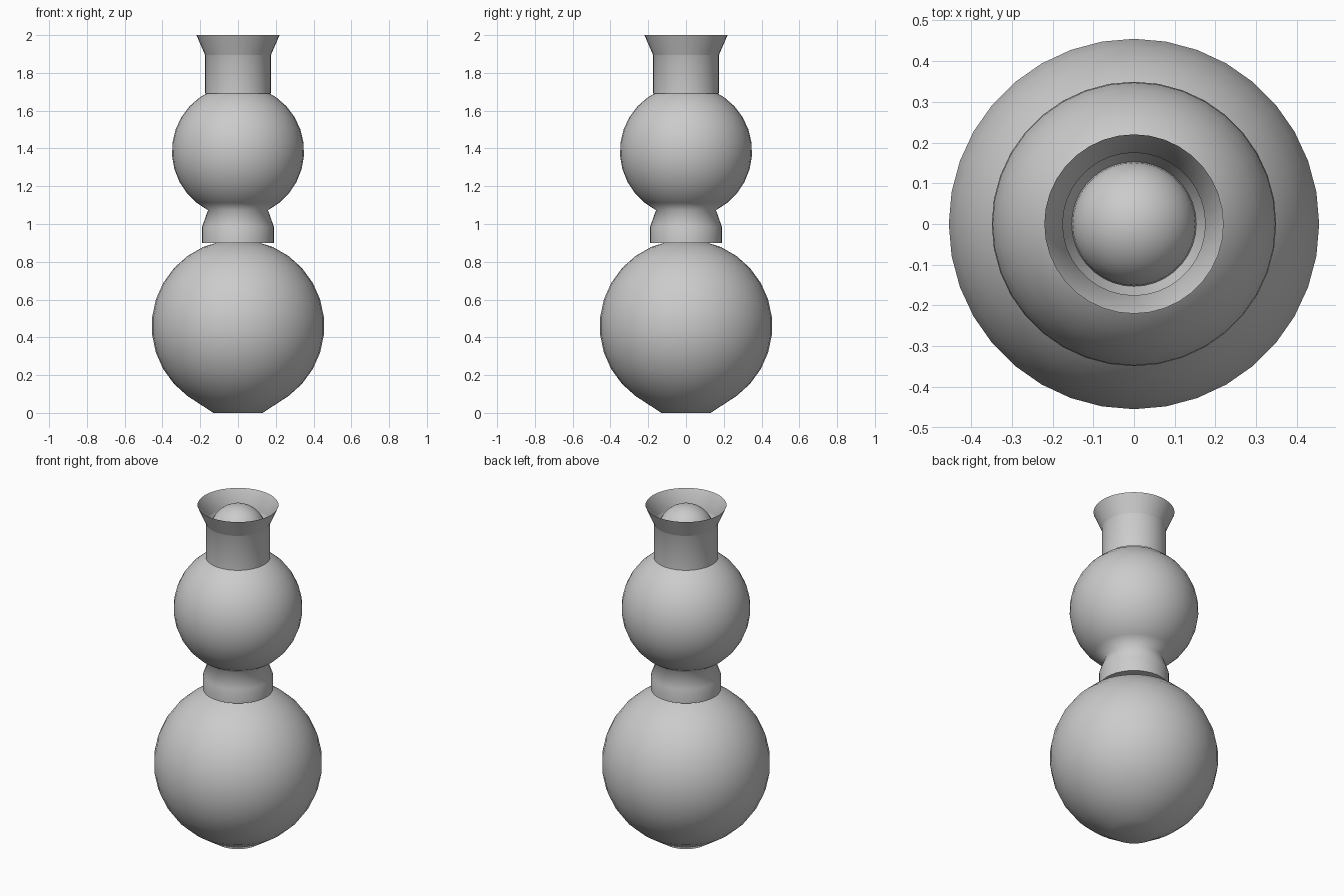
import bpy
import bmesh
from math import sin, cos, pi, radians

SEGMENTS = 36

cube = bpy.data.objects.get("Cube")
if cube:
    bpy.data.objects.remove(cube, do_unlink=True)

grey = bpy.data.materials.new("plain grey")
grey.use_nodes = True
colour = (0.6, 0.6, 0.6, 1)
grey.diffuse_color = colour
grey.node_tree.nodes["Principled BSDF"].inputs["Base Color"].default_value = colour


def arc(radius, centre_z, start, end, steps):
    """Profile points on a circle, by latitude in degrees."""
    angles = [radians(start + (end - start) * i / steps) for i in range(steps + 1)]
    return [(max(radius * cos(a), 0), centre_z + radius * sin(a)) for a in angles]


def lathe(name, profile):
    """Spin a profile of (radius, z) points about the z axis."""
    bm = bmesh.new()
    verts = [bm.verts.new((r, 0, z)) for r, z in profile]
    edges = [bm.edges.new(pair) for pair in zip(verts, verts[1:])]
    bmesh.ops.spin(bm, geom=verts + edges, cent=(0, 0, 0), axis=(0, 0, 1),
                   angle=2 * pi, steps=SEGMENTS, use_duplicate=False)
    bmesh.ops.remove_doubles(bm, verts=bm.verts, dist=0.0005)
    bmesh.ops.dissolve_degenerate(bm, edges=bm.edges, dist=0.0001)
    bmesh.ops.recalc_face_normals(bm, faces=bm.faces)
    mesh = bpy.data.meshes.new(name)
    bm.to_mesh(mesh)
    bm.free()
    mesh.materials.append(grey)
    obj = bpy.data.objects.new(name, mesh)
    bpy.context.collection.objects.link(obj)
    bpy.ops.object.select_all(action='DESELECT')
    obj.select_set(True)
    bpy.context.view_layer.objects.active = obj
    bpy.ops.object.shade_smooth_by_angle(angle=radians(85))
    return obj


# Large lower ball on a small flat foot
lathe("lower_ball", [(0, 0), (0.13, 0)] + arc(0.457, 0.46, -54, 90, 12))

# Collar flowing into the middle ball
lathe("collar_and_upper_ball",
      [(0, 0.9), (0.19, 0.9), (0.19, 0.985)] + arc(0.35, 1.385, -63, 90, 13))

# Neck with flared lip, hollow mouth and a small ball inside
lathe("neck_and_mouth_ball",
      [(0.175, 1.69), (0.175, 1.91), (0.22, 2.0), (0.153, 1.845)]
      + arc(0.153, 1.845, 0, 90, 8)[1:])
